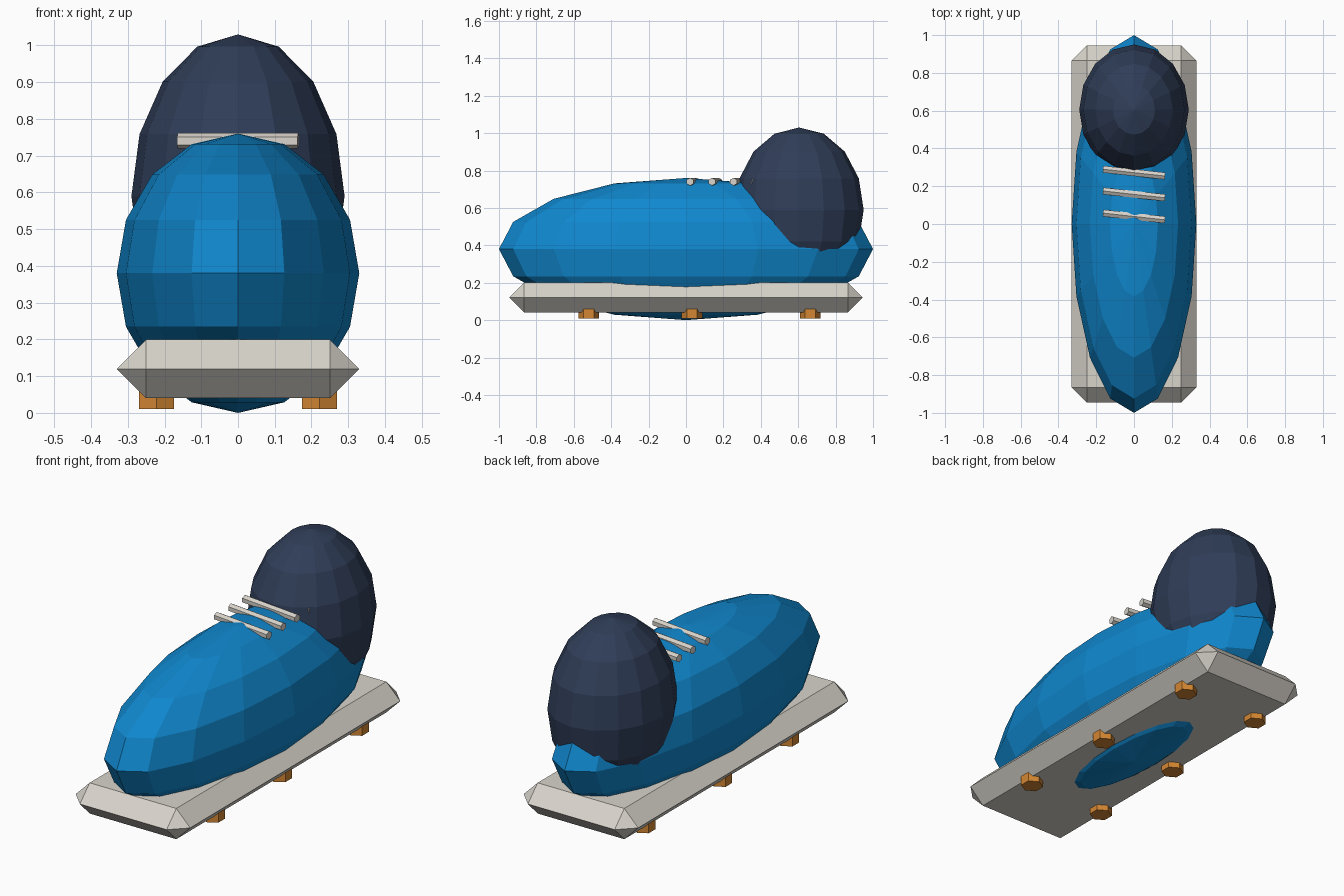
import bpy, bmesh, math
from mathutils import Matrix

if "Cube" in bpy.data.objects:
    bpy.data.objects.remove(bpy.data.objects["Cube"])


def material(name, rgb):
    m = bpy.data.materials.new(name)
    m.diffuse_color = (*rgb, 1)
    m.use_nodes = True
    m.node_tree.nodes["Principled BSDF"].inputs["Base Color"].default_value = m.diffuse_color
    return m


BLUE = material("bright blue", (0.005, 0.245, 0.62))
NAVY = material("navy", (0.029, 0.047, 0.097))
CREAM = material("warm white", (0.69, 0.66, 0.60))
ORANGE = material("orange", (0.65, 0.24, 0.032))


def finish(name, bm, mat):
    bmesh.ops.recalc_face_normals(bm, faces=bm.faces)
    mesh = bpy.data.meshes.new(name)
    bm.to_mesh(mesh)
    bm.free()
    mesh.materials.append(mat)
    ob = bpy.data.objects.new(name, mesh)
    bpy.context.collection.objects.link(ob)
    return ob


def ellipsoid(name, centre, radii, mat):
    bm = bmesh.new()
    bmesh.ops.create_uvsphere(
        bm, u_segments=16, v_segments=8, radius=1,
        matrix=Matrix.Translation(centre) @ Matrix.Diagonal((*radii, 1)))
    return finish(name, bm, mat)


def hex_rod(name, radius, length, matrix, mat):
    # Six-sided cylinder with a corner pointing along its local y axis
    bm = bmesh.new()
    bmesh.ops.create_cone(
        bm, cap_ends=True, segments=6, radius1=radius, radius2=radius,
        depth=length, matrix=matrix @ Matrix.Rotation(math.pi / 6, 4, 'Z'))
    # make sure a corner lies on local y
    return finish(name, bm, mat)


# Shoe upper and ankle collar
ellipsoid("shoe_upper", (0, 0, 0.38), (0.33, 1.0, 0.38), BLUE)
ellipsoid("ankle_collar", (0, 0.605, 0.59), (0.29, 0.345, 0.44), NAVY)

# Sole: slab chamfered to a ridge at mid height
bm = bmesh.new()
hx, hy, c = 0.25, 0.865, 0.08
for sx in (-1, 1):
    for sy in (-1, 1):
        for dx, dy, dz in ((0, 0, c), (0, 0, -c), (c, 0, 0), (0, c, 0)):
            bm.verts.new((sx * (hx + dx), sy * (hy + dy), 0.12 + dz))
bmesh.ops.convex_hull(bm, input=bm.verts)
bmesh.ops.dissolve_limit(bm, angle_limit=0.01, verts=bm.verts, edges=bm.edges)
finish("sole", bm, CREAM)

# Studs under the sole, in pairs; corners point forward and back
probe = bmesh.new()
bmesh.ops.create_cone(probe, cap_ends=True, segments=6, radius1=1, radius2=1, depth=1)
on_y = any(abs(v.co.x) < 0.01 for v in probe.verts)
probe.free()
turn = Matrix.Rotation(-math.pi / 6 if on_y else 0, 4, 'Z')
for y in (-0.52, 0.032, 0.665):
    for x, side in ((-0.222, "left"), (0.222, "right")):
        hex_rod(f"stud_{side}", 0.055, 0.06,
                Matrix.Translation((x, y, 0.04)) @ turn, ORANGE)

# Laces laid slightly askew across the top
for y in (0.04, 0.157, 0.272, 0.387):
    place = (Matrix.Translation((0, y, 0.74)) @ Matrix.Rotation(-0.11, 4, 'Z')
             @ Matrix.Rotation(math.pi / 2, 4, 'Y')
             @ Matrix.Rotation(math.pi / 2, 4, 'Z'))
    hex_rod("lace", 0.021, 0.33, place @ turn, CREAM)
